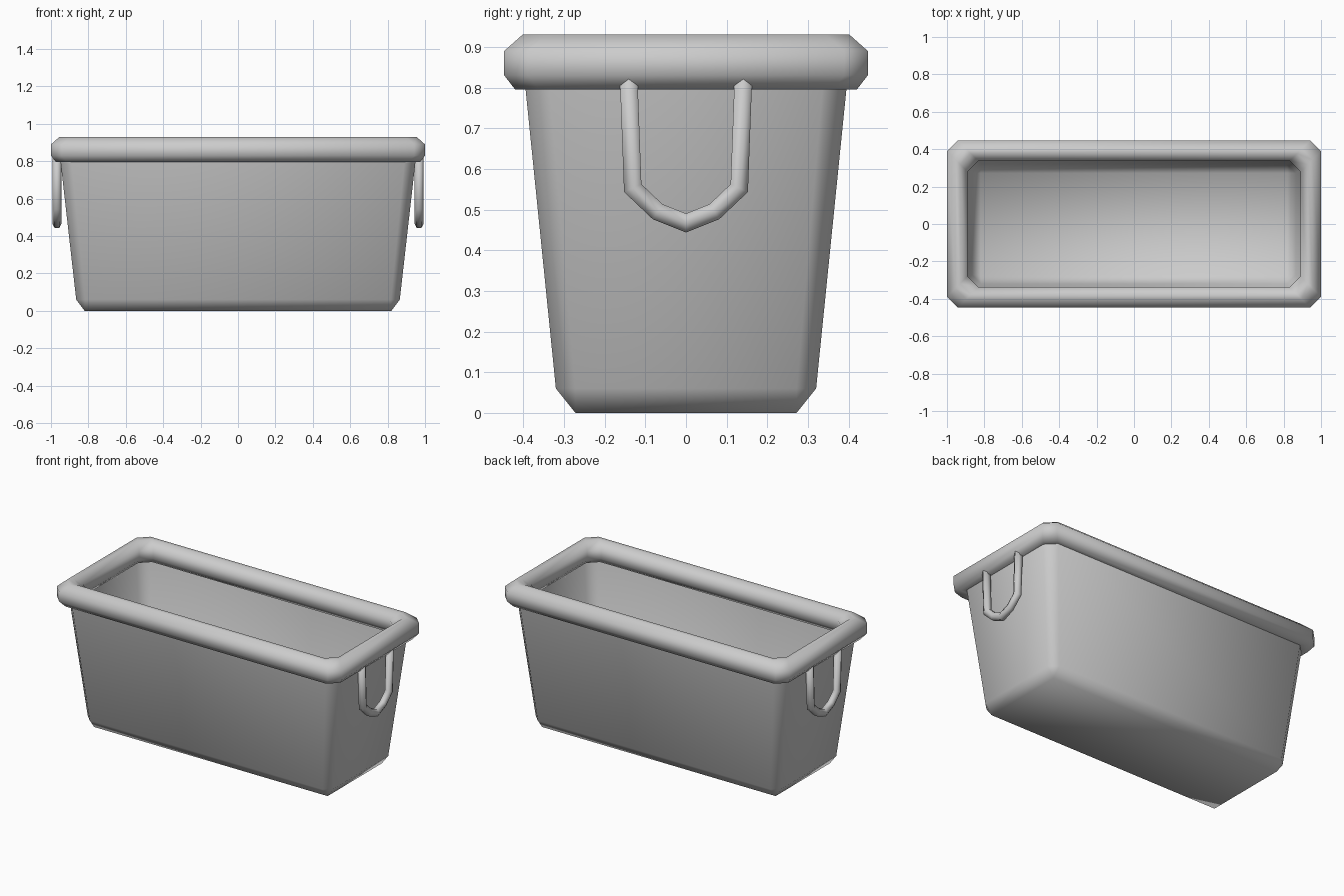
import bpy, bmesh, math
from mathutils import Vector

cube = bpy.data.objects.get("Cube")
if cube:
    bpy.data.objects.remove(cube, do_unlink=True)

grey = bpy.data.materials.new("plain grey")
grey.use_nodes = True
tone = (0.6, 0.6, 0.6, 1)
grey.diffuse_color = tone
grey.node_tree.nodes["Principled BSDF"].inputs["Base Color"].default_value = tone


def octagon(hx, hy, c, z):
    """Rectangle with chamfered corners, as one ring of points."""
    return [Vector((x, y, z)) for x, y in (
        (hx, c - hy), (hx, hy - c), (hx - c, hy), (c - hx, hy),
        (-hx, hy - c), (-hx, c - hy), (c - hx, -hy), (hx - c, -hy))]


def loft(name, rings, closed=False, caps=(), inward=False):
    """Join equal rings of points into a smooth surface."""
    bm = bmesh.new()
    loops = [[bm.verts.new(p) for p in ring] for ring in rings]
    n = len(loops[0])
    pairs = list(zip(loops, loops[1:]))
    if closed:
        pairs.append((loops[-1], loops[0]))
    for a, b in pairs:
        for i in range(n):
            j = (i + 1) % n
            bm.faces.new((a[i], a[j], b[j], b[i]))
    for k in caps:
        bm.faces.new(loops[k])
    bmesh.ops.remove_doubles(bm, verts=bm.verts, dist=0.0005)
    bmesh.ops.recalc_face_normals(bm, faces=bm.faces)
    if inward:
        bmesh.ops.reverse_faces(bm, faces=bm.faces)
    for f in bm.faces:
        f.smooth = True
    mesh = bpy.data.meshes.new(name)
    bm.to_mesh(mesh)
    bm.free()
    mesh.materials.append(grey)
    obj = bpy.data.objects.new(name, mesh)
    bpy.context.collection.objects.link(obj)
    return obj


# Tub: one tapered sheet, facing its inside, with bevelled foot corners
loft("tub", [octagon(0.957, 0.402, 0.06, 0.87),
             octagon(0.865, 0.32, 0.048, 0.06),
             octagon(0.82, 0.272, 0, 0)], caps=(-1,), inward=True)

# Rim: rounded band, each profile point is (inset, height)
profile = [(0.027, 0.795), (0, 0.83), (0, 0.89), (0.045, 0.93),
           (0.07, 0.93), (0.11, 0.89), (0.11, 0.83), (0.085, 0.795)]
loft("rim", [octagon(1 - d, 0.447 - d, 0.058, z) for d, z in profile], closed=True)

# Handles: six-sided tube hanging from the rim at each end
half = [(0.142, 0.85), (0.131, 0.553), (0.07, 0.495)]
path = half + [(0, 0.467)] + [(-y, z) for y, z in reversed(half)]
points = [Vector((0, y, z)) for y, z in path]
radius = 0.025
for side, name in ((1, "left_handle"), (-1, "right_handle")):
    rings = []
    for i, p in enumerate(points):
        before = (p - points[max(i - 1, 0)]).normalized()
        after = (points[min(i + 1, len(points) - 1)] - p).normalized()
        along = (before + after).normalized()
        normal = along.cross(Vector((1, 0, 0)))
        miter = 1 / max(along.dot(after), along.dot(before))
        center = p + Vector((side * 0.968, 0, 0))
        ring = []
        for k in range(6):
            a = math.tau * k / 6
            ring.append(center + Vector((radius * math.cos(a), 0, 0))
                        + normal * radius * miter * math.sin(a))
        rings.append(ring)
    loft(name, rings, caps=(0, -1))
